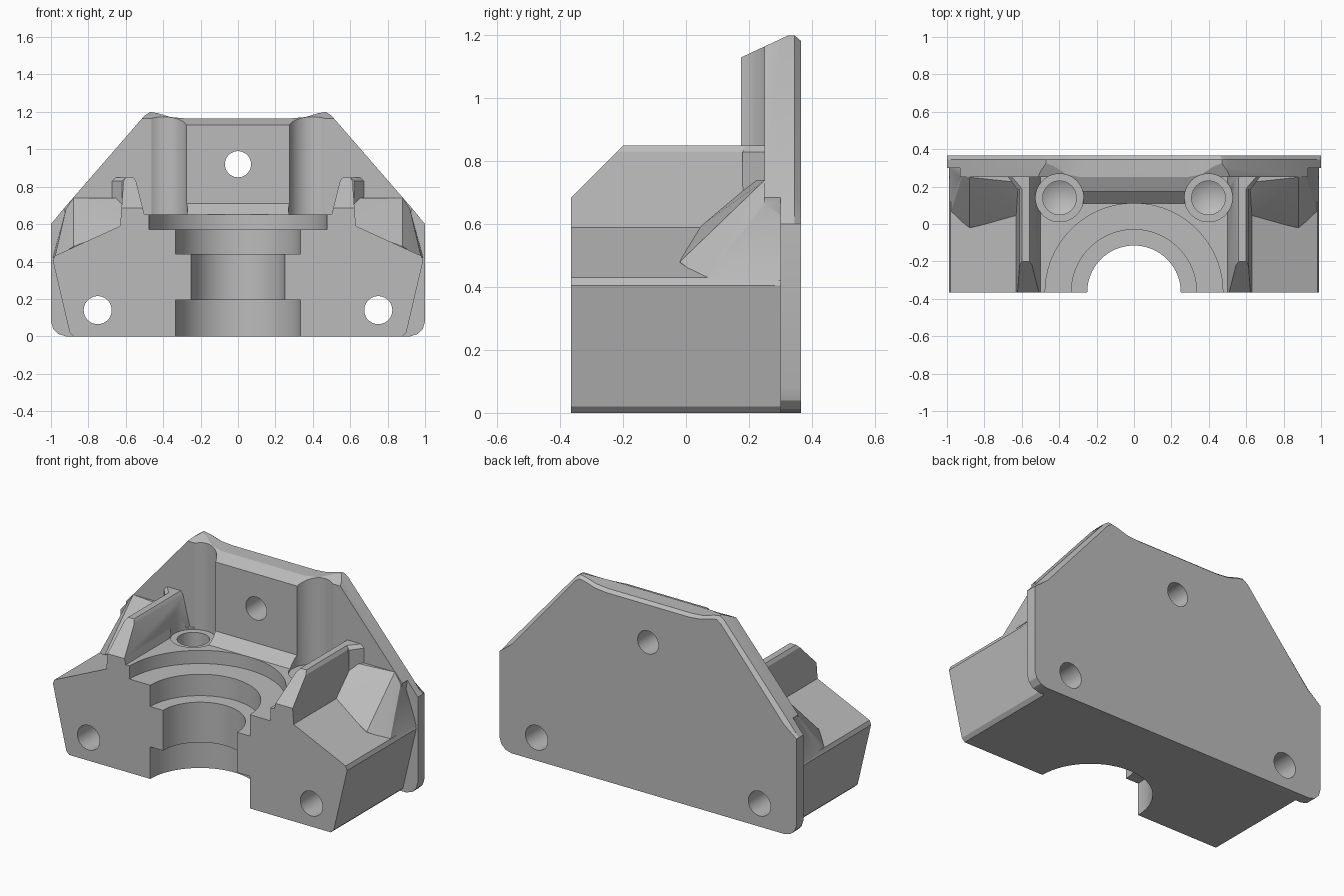
import bpy, bmesh, math
from mathutils import Matrix

cube = bpy.data.objects.get("Cube")
if cube:
    bpy.data.objects.remove(cube, do_unlink=True)

grey = bpy.data.materials.new("plain grey")
grey.use_nodes = True
colour = (0.5, 0.5, 0.5, 1)
grey.diffuse_color = colour
grey.node_tree.nodes["Principled BSDF"].inputs["Base Color"].default_value = colour


def finish(bm, name):
    bmesh.ops.recalc_face_normals(bm, faces=bm.faces)
    mesh = bpy.data.meshes.new(name)
    bm.to_mesh(mesh)
    bm.free()
    mesh.materials.append(grey)
    ob = bpy.data.objects.new(name, mesh)
    bpy.context.scene.collection.objects.link(ob)
    return ob


def loft(name, rings):
    """Closed solid through matching rings of 3D points."""
    bm = bmesh.new()
    loops = [[bm.verts.new(p) for p in ring] for ring in rings]
    n = len(loops[0])
    for a, b in zip(loops, loops[1:]):
        for i in range(n):
            j = (i + 1) % n
            bm.faces.new((a[i], a[j], b[j], b[i]))
    bm.faces.new(loops[0])
    bm.faces.new(loops[-1])
    return finish(bm, name)


def along_y(name, outline, y0, y1):
    return loft(name, [[(x, y, z) for x, z in outline] for y in (y0, y1)])


def along_x(name, outline, half):
    return loft(name, [[(x, y, z) for y, z in outline] for x in (-half, half)])


def symmetric(half):
    return half + [(-x, z) for x, z in reversed(half)]


def hull(name, points, side):
    bm = bmesh.new()
    verts = [bm.verts.new((x * side, y, z)) for x, y, z in points]
    res = bmesh.ops.convex_hull(bm, input=verts)
    loose = [v for v in bm.verts if not v.link_faces]
    bmesh.ops.delete(bm, geom=loose, context='VERTS')
    bmesh.ops.dissolve_limit(bm, angle_limit=0.01, verts=bm.verts, edges=bm.edges)
    return finish(bm, name)


def lathe(name, profile, x, y, segments=64):
    """Revolve (radius, z) steps that start and end on the axis."""
    bm = bmesh.new()
    verts = [bm.verts.new((r, 0, z)) for r, z in profile]
    edges = [bm.edges.new(pair) for pair in zip(verts, verts[1:])]
    bmesh.ops.spin(bm, geom=verts + edges, cent=(0, 0, 0), axis=(0, 0, 1),
                   angle=math.tau, steps=segments)
    bmesh.ops.remove_doubles(bm, verts=bm.verts, dist=0.0001)
    bmesh.ops.translate(bm, verts=bm.verts, vec=(x, y, 0))
    return finish(bm, name)


def pin(name, x, z, radius):
    bm = bmesh.new()
    bmesh.ops.create_cone(bm, cap_ends=True, segments=40, radius1=radius,
                          radius2=radius, depth=2,
                          matrix=Matrix.Translation((x, 0, z)) @ Matrix.Rotation(math.pi / 2, 4, 'X'))
    return finish(bm, name)


def combine(target, tool, operation):
    mod = target.modifiers.new(tool.name, 'BOOLEAN')
    mod.operation = operation
    mod.solver = 'EXACT'
    mod.object = tool
    bpy.context.view_layer.update()
    graph = bpy.context.evaluated_depsgraph_get()
    mesh = bpy.data.meshes.new_from_object(target.evaluated_get(graph))
    target.modifiers.clear()
    target.data = mesh
    bpy.data.objects.remove(tool, do_unlink=True)


FRONT = -0.365

# Main block
housing = along_y("bearing_housing", symmetric(
    [(0.88, 0), (0.9, 0.02), (0.99, 0.405), (0.98, 0.43), (0.63, 0.59), (0.6, 0.65)]), FRONT, 0.32)

# Mounting flange with a chamfered rear upper edge
crest = [(0.93, 0.685), (0.5, 1.18), (0.47, 1.2), (0.43, 1.193), (0.36, 1.172), (0.28, 1.165)]
flange = symmetric([(0.92, 0), (0.96, 0.012), (0.988, 0.04), (1, 0.08), (1, 0.6)] + crest)
rear = [(x * 0.98, z - 0.017) if z > 0.65 else (x, z) for x, z in flange]
parts = [loft("flange", [[(x, y, z) for x, z in line]
                         for y, line in ((0.3, flange), (0.345, flange), (0.365, rear))])]

# Thicker upper plate and middle wall with sloping foot
parts.append(along_y("upper_plate", symmetric([(0.9, 0.5)] + crest), 0.25, 0.33))
parts.append(along_x("middle_wall", [(0.11, 0.6), (0.11, 0.65), (0.175, 0.71), (0.175, 1.165),
                                     (0.32, 1.165), (0.32, 0.6)], 0.4))

# Ribs, ramps and fillets on both sides
rib = [(0.5, 0.55), (0.5, 0.65), (0.545, 0.83), (0.56, 0.85), (0.6, 0.85), (0.612, 0.83),
       (0.63, 0.59), (0.62, 0.55)]
ramp = [(0.6, 0.04, 0.59), (0.88, -0.02, 0.48), (0.98, 0.06, 0.42), (0.6, 0.22, 0.74),
        (0.88, 0.25, 0.74), (0.92, 0.25, 0.68), (0.99, 0.31, 0.42), (0.6, 0.31, 0.4),
        (0.6, 0.31, 0.74), (0.88, 0.31, 0.74), (0.6, 0.0, 0.4)]
fillet = [(0.62, 0.18, 0.6), (0.62, 0.18, 0.83), (0.6, 0.19, 0.85), (0.68, 0.26, 0.6),
          (0.68, 0.26, 0.83), (0.66, 0.26, 0.85), (0.58, 0.26, 0.6), (0.58, 0.26, 0.85)]
for side in (1, -1):
    parts.append(along_y("rib", [(x * side, z) for x, z in rib], FRONT, 0.27))
    parts.append(hull("ramp", ramp, side))
    parts.append(hull("fillet", fillet, side))
for part in parts:
    combine(housing, part, 'UNION')

# Sloping cuts on the rib fronts and along the crest
cuts = [along_x("rib_slope", [(-0.5, 0.55), (-0.1, 0.95), (-0.5, 0.95)], 0.9),
        along_x("crest_slope", [(0.1, 1.095), (0.4, 1.235), (0.1, 1.35)], 0.9)]

# Stepped half bore
cuts.append(lathe("half_bore", [(0, -0.1), (0.335, -0.1), (0.335, 0.195), (0.25, 0.195),
                                (0.25, 0.44), (0.335, 0.44), (0.335, 0.57), (0.475, 0.57),
                                (0.475, 0.8), (0, 0.8)], 0, FRONT, 96))

# Bolt seats, flange holes and upper hole
for side in (1, -1):
    cuts.append(lathe("bolt_seat", [(0, 0.28), (0.09, 0.33), (0.09, 0.64), (0.128, 0.64),
                                    (0.128, 1.4), (0, 1.4)], side * 0.398, 0.14))
    cuts.append(pin("side_hole", side * 0.75, 0.14, 0.075))
cuts.append(pin("upper_hole", 0, 0.92, 0.07))
for cut in cuts:
    combine(housing, cut, 'DIFFERENCE')

bpy.ops.object.select_all(action='DESELECT')
housing.select_set(True)
bpy.context.view_layer.objects.active = housing
bpy.ops.object.shade_smooth_by_angle(angle=math.radians(25))
